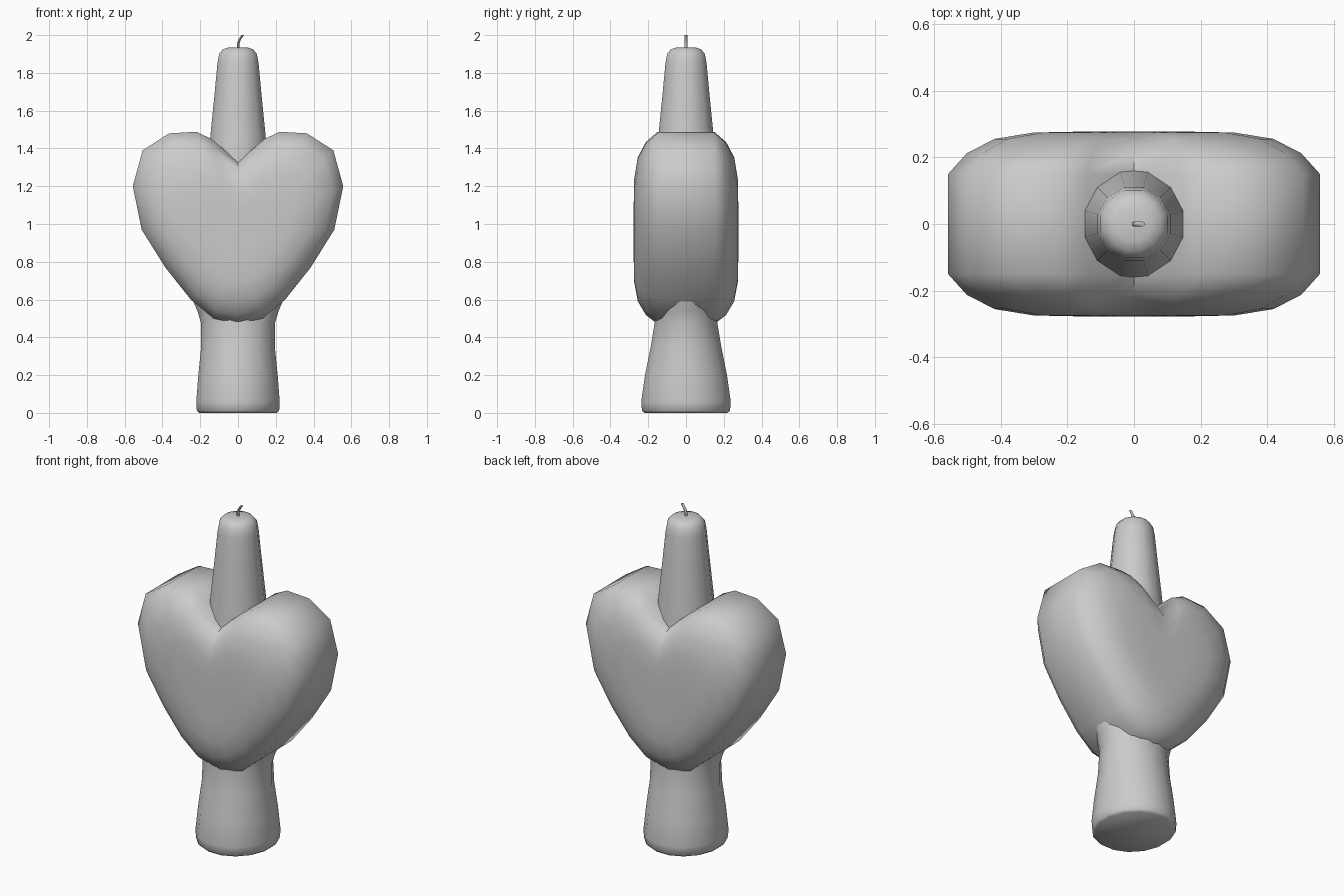
import bpy, bmesh, math

if "Cube" in bpy.data.objects:
    bpy.data.objects.remove(bpy.data.objects["Cube"])


def loft(name, rings, angle=60):
    """Skin a list of matching closed rings and cap both ends."""
    bm = bmesh.new()
    vs = [[bm.verts.new(p) for p in r] for r in rings]
    n = len(rings[0])
    for a, b in zip(vs, vs[1:]):
        for i in range(n):
            j = (i + 1) % n
            bm.faces.new((a[i], a[j], b[j], b[i]))
    bm.faces.new(vs[0])
    bm.faces.new(vs[-1])
    bmesh.ops.recalc_face_normals(bm, faces=bm.faces)
    me = bpy.data.meshes.new(name)
    bm.to_mesh(me)
    bm.free()
    ob = bpy.data.objects.new(name, me)
    bpy.context.collection.objects.link(ob)
    bpy.ops.object.select_all(action='DESELECT')
    ob.select_set(True)
    bpy.context.view_layer.objects.active = ob
    bpy.ops.object.shade_smooth_by_angle(angle=math.radians(angle))
    return ob


def ellipse(x, z, rx, ry, n):
    return [(x + rx * math.cos(2 * math.pi * (i + .5) / n) / math.cos(math.pi / n),
             ry * math.sin(2 * math.pi * (i + .5) / n) / math.cos(math.pi / n), z)
            for i in range(n)]


# heart body: mirrored outline, rounded towards front and back
half = [(0.14, 1.45), (0.22, 1.488), (0.365, 1.48), (0.505, 1.39), (0.557, 1.2),
        (0.51, 0.97), (0.385, 0.77), (0.25, 0.6), (0.13, 0.5)]
outline = [(0, 1.33)] + half + [(0, 0.47)] + [(-x, z) for x, z in reversed(half)]
CZ = 0.95
front = [(0.28, 0.277), (0.54, 0.274), (0.75, 0.255), (0.9, 0.212), (1.0, 0.15)]
layers = [(s, -y) for s, y in front] + [(1.0, 0.0)] + [(s, y) for s, y in reversed(front)]
loft("heart_body", [[(x * s, y, CZ + (z - CZ) * s) for x, z in outline] for s, y in layers])

# flared stem under the heart
stem = [(0, .205, .22), (.012, .218, .233), (.06, .221, .237), (.2, .21, .217),
        (.35, .195, .187), (.48, .197, .165), (.54, .215, .165), (.62, .25, .16), (.72, .28, .13)]
loft("stem", [ellipse(0, z, rx, ry, 16) for z, rx, ry in stem])

# tapered candle tip sitting in the notch
tip = [(1.2, .17), (1.48, .145), (1.7, .123), (1.85, .109), (1.9, .1), (1.925, .08), (1.935, .05)]
loft("candle_tip", [ellipse(0, z, r, r, 12) for z, r in tip])

# bent wick
loft("wick", [ellipse(x, z, .007, .007, 6)
              for x, z in [(0, 1.92), (0.001, 1.955), (0.008, 1.975), (0.024, 2.0)]])
